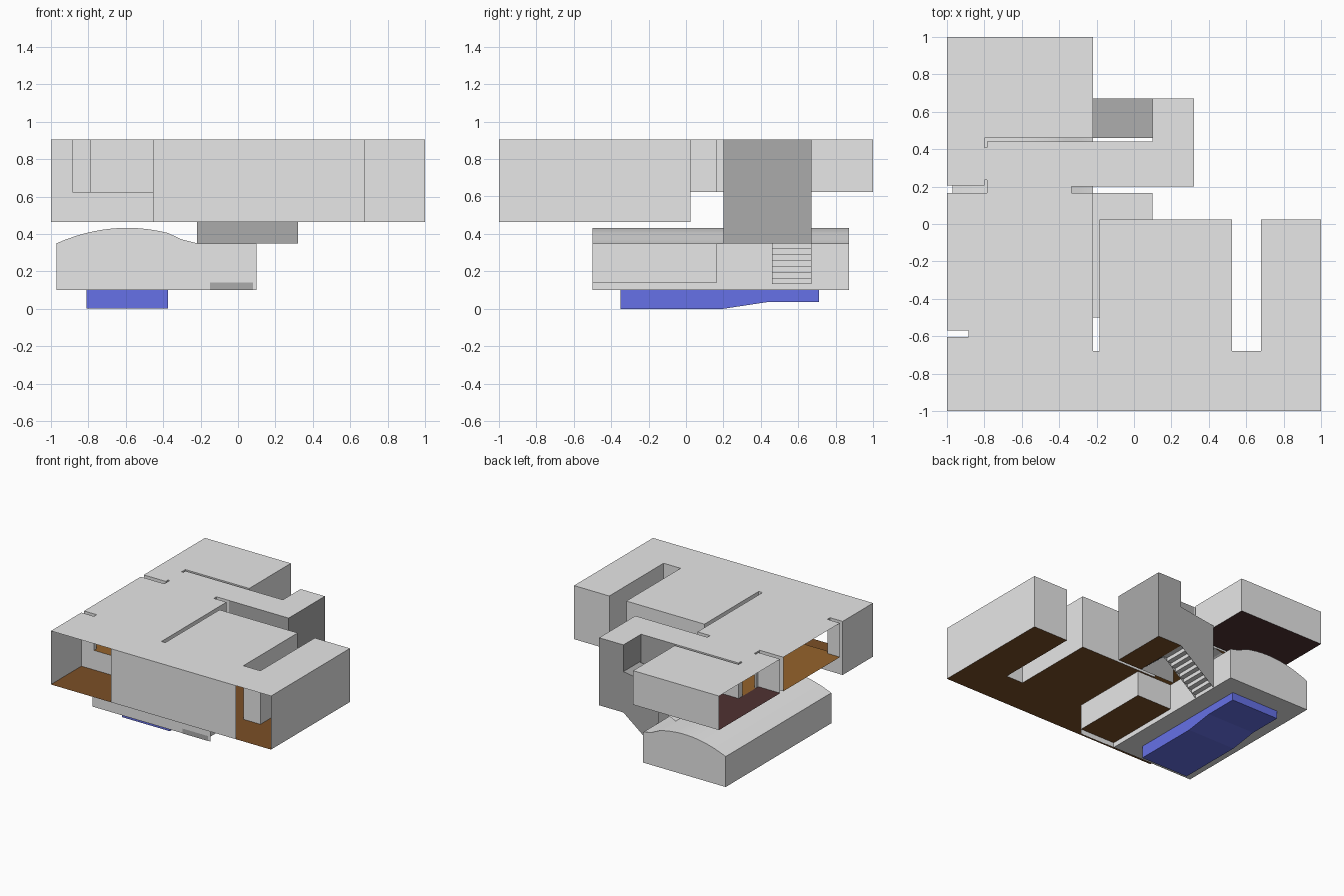
import bpy, bmesh, math

cube = bpy.data.objects.get("Cube")
if cube:
    bpy.data.objects.remove(cube)


def material(name, rgb):
    m = bpy.data.materials.new(name)
    m.use_nodes = True
    m.diffuse_color = (*rgb, 1)
    bsdf = next(n for n in m.node_tree.nodes if n.type == "BSDF_PRINCIPLED")
    bsdf.inputs["Base Color"].default_value = (*rgb, 1)
    return m


PLASTER = material("light plaster", (.8, .8, .8))
SHADE = material("dark plaster", (.41, .41, .41))
WOOD = material("brown wood", (.2, .078, .02))
OAK = material("oak floor", (.3, .125, .025))
CARPET = material("dark carpet", (.08, .032, .032))
POOL = material("pool blue", (.133, .165, .8))


def build(name, faces, mats, smooth=False):
    """Mesh from (points, material slot) pairs, welded along shared edges."""
    bm = bmesh.new()
    for pts, slot in faces:
        bm.faces.new([bm.verts.new(p) for p in pts]).material_index = slot
    bmesh.ops.remove_doubles(bm, verts=bm.verts, dist=1e-5)
    bmesh.ops.recalc_face_normals(bm, faces=bm.faces)
    mesh = bpy.data.meshes.new(name)
    bm.to_mesh(mesh)
    bm.free()
    for m in mats:
        mesh.materials.append(m)
    ob = bpy.data.objects.new(name, mesh)
    bpy.context.scene.collection.objects.link(ob)
    if smooth:
        bpy.ops.object.select_all(action="DESELECT")
        ob.select_set(True)
        bpy.context.view_layer.objects.active = ob
        bpy.ops.object.shade_smooth_by_angle(angle=math.radians(20))
    return ob


def upright(a, b, z0, z1):
    return [(*a, z0), (*b, z0), (*b, z1), (*a, z1)]


def room(name, plan, z0, z1, floor, wall=PLASTER, openings=(), floor_plan=None):
    """Thin-walled room; edges listed in openings get no wall."""
    faces = [([(*p, z1) for p in plan], 0),
             ([(*p, z0) for p in (floor_plan or plan)], 1)]
    for i, a in enumerate(plan):
        if i not in openings:
            faces.append((upright(a, plan[(i + 1) % len(plan)], z0, z1), 2))
    return build(name, faces, [PLASTER, floor, wall])


def plate(name, pts, mat):
    return build(name, [(pts, 0)], [mat])


LOW, GROUND, LANDING, MAIN, RAISED, TOP = .1, .14, .35, .465, .625, .905

# Front rooms with two large openings
room("front_rooms",
     [(-1, -1), (-.455, -1), (.68, -1), (1, -1), (1, .025), (.68, .025),
      (.68, -.68), (.525, -.68), (.525, .025), (-.185, .025), (-.185, -.68),
      (-.22, -.68), (-.22, -.605), (-.885, -.605), (-1, -.605)],
     MAIN, TOP, WOOD, openings=(0, 2, 12))
plate("floor_riser", upright((-.885, -.605), (-.22, -.605), MAIN, RAISED), PLASTER)

# Raised side room and hall
room("side_room_and_hall",
     [(-.885, -.605), (-.22, -.605), (-.22, .165), (-.335, .165), (-.335, .2),
      (-.22, .2), (-.22, .44), (-.785, .44), (-.785, .41), (-.8, .41),
      (-.8, .235), (-.785, .235), (-.785, .165), (-1, .165), (-1, -.57),
      (-.885, -.57)],
     RAISED, TOP, OAK, openings=(0, 5, 9, 13))

# Back room, open on its outer side
room("back_room",
     [(-.8, .46), (-.22, .46), (-.22, 1), (-1, 1), (-1, .205), (-.8, .205),
      (-.8, .235), (-.8, .41)],
     RAISED, TOP, CARPET, openings=(3, 6))

# Stair tower with a landing
room("stair_tower",
     [(-.22, .2), (.32, .2), (.32, .67), (.1, .67), (.1, .46), (.1, .44), (-.22, .44)],
     LANDING, TOP, WOOD, SHADE, openings=(3, 6),
     floor_plan=[(.1, .2), (.32, .2), (.32, .67), (.1, .67)])
plate("tower_notch_wall", upright((.1, .46), (.1, .67), .685, TOP), SHADE)


def stairs(name, x0, z0, x1, z1, y0, y1, count):
    """Open folded flight climbing from (x0, z0) to (x1, z1)."""
    dx, dz = (x1 - x0) / count, (z1 - z0) / count
    faces = []
    for i in range(count):
        x, z = x0 + i * dx, z0 + i * dz
        faces.append((upright((x, y0), (x, y1), z, z + dz), 0))
        faces.append(([(x, y0, z + dz), (x, y1, z + dz),
                       (x + dx, y1, z + dz), (x + dx, y0, z + dz)], 0))
    return build(name, faces, [PLASTER])


stairs("lower_stairs", -.22, LOW, .1, LANDING, .46, .67, 8)
stairs("upper_stairs", .1, LANDING, -.22, RAISED, .2, .44, 8)

# Walls and ceiling around the lower flight
for side, y in (("inner", .46), ("outer", .67)):
    plate(side + "_stair_wall",
          [(-.22, y, LOW), (.1, y, LANDING), (.1, y, .685), (-.22, y, .64)], SHADE)
plate("stair_ceiling", [(-.22, .46, .64), (.1, .46, .685), (.1, .67, .685), (-.22, .67, .64)], SHADE)
plate("stair_head_wall", upright((-.22, .46), (-.22, .67), .455, .64), SHADE)

# Vaulted pool hall
profile = [(-.22, LOW), (-.97, LOW), (-.97, .35)]
for i in range(1, 13):
    t = i / 12
    x = -.97 + t * .595
    profile.append((x, .35 + .055 * t + .205 * t * (1 - t)))
profile += [(-.3, .37), (-.22, .35)]
Y0, Y1 = -.5, .87
faces = [([(x, y, z) for x, z in profile], 0) for y in (Y0, Y1)]
for i in range(1, len(profile)):
    (xa, za), (xb, zb) = profile[i], profile[(i + 1) % len(profile)]
    faces.append(([(xa, Y0, za), (xb, Y0, zb), (xb, Y1, zb), (xa, Y1, za)], 0))
build("pool_hall", faces, [PLASTER], smooth=True)

# Floor around the pool
PX0, PX1, PY0, PY1 = -.81, -.375, -.35, .71
deck = []
for xa, xb, ya, yb in ((-.97, PX0, Y0, Y1), (PX1, -.22, Y0, Y1),
                       (PX0, PX1, Y0, PY0), (PX0, PX1, PY1, Y1)):
    deck.append(([(xa, ya, LOW), (xb, ya, LOW), (xb, yb, LOW), (xa, yb, LOW)], 0))
build("pool_deck", deck, [PLASTER])

# Pool basin with a sloping floor
basin = [(PY0, LOW), (PY0, 0), (.2, 0), (.43, .035), (PY1, .035), (PY1, LOW)]
faces = [([(x, y, z) for y, z in basin], 0) for x in (PX0, PX1)]
for (ya, za), (yb, zb) in zip(basin, basin[1:]):
    faces.append(([(PX0, ya, za), (PX1, ya, za), (PX1, yb, zb), (PX0, yb, zb)], 0))
build("pool_basin", faces, [POOL])

# Flared ceiling towards the stairs
flare = [(-.375, .405), (-.3, .437), (-.22, .455)]
build("flared_ceiling",
      [([(xa, .46, za), (xb, .46, zb), (xb, .67, zb), (xa, .67, za)], 0)
       for (xa, za), (xb, zb) in zip(flare, flare[1:])], [PLASTER])

# Lower side room and the low step under it
room("lower_side_room", [(-.22, Y0), (.1, Y0), (.1, .165), (-.22, .165)],
     GROUND, LANDING, WOOD, openings=(3,))
plate("low_front_skirt", upright((-.22, Y0), (.1, Y0), LOW, GROUND), PLASTER)
plate("low_vent", upright((-.15, Y0 - .003), (.08, Y0 - .003), LOW, GROUND), SHADE)
